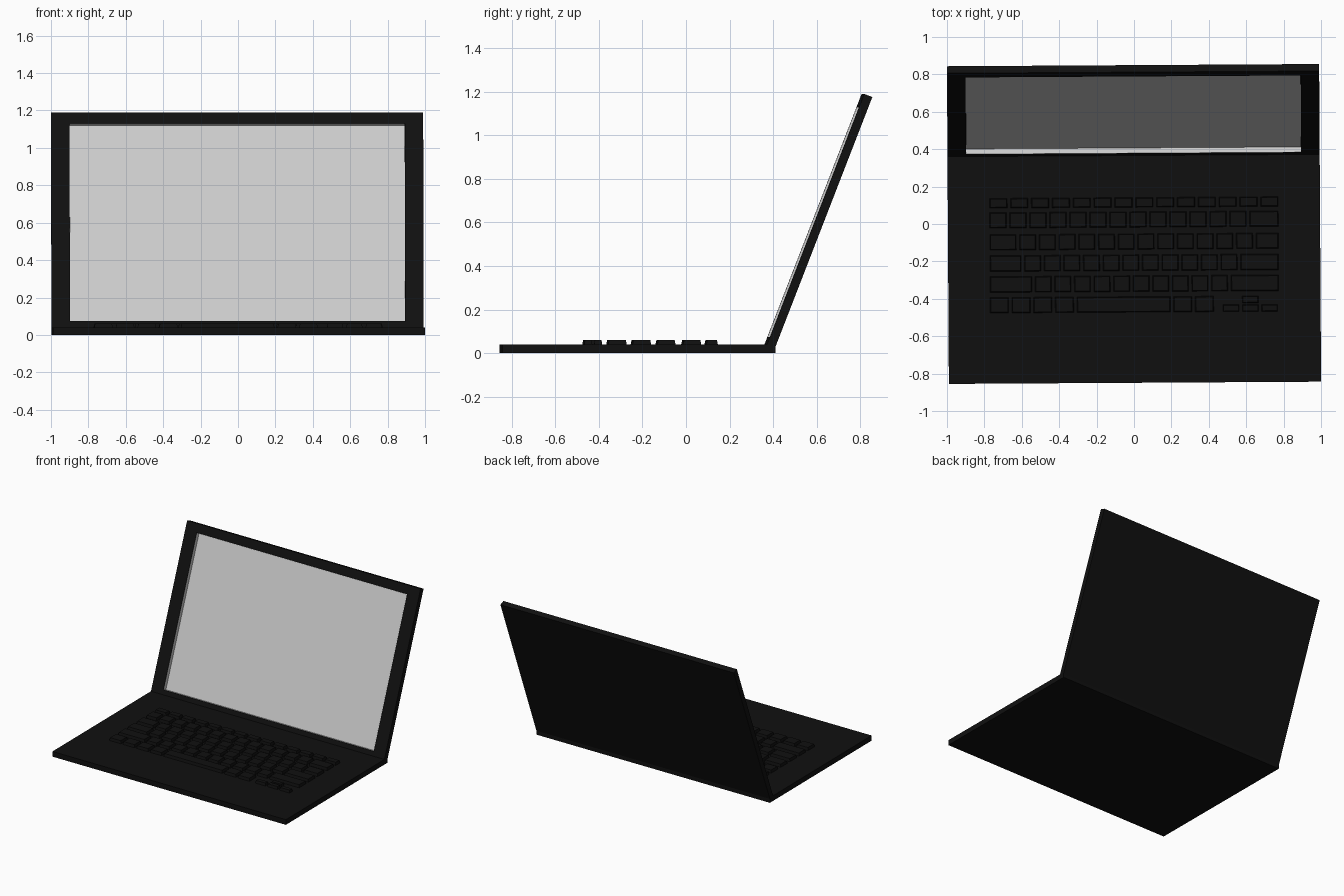
import bpy, bmesh, math
from mathutils import Matrix, Vector

if "Cube" in bpy.data.objects:
    bpy.data.objects.remove(bpy.data.objects["Cube"])

YAW = Matrix.Rotation(0.006, 4, 'Z')      # whole model sits very slightly turned
W = 0.995                                 # half width
dark = bpy.data.materials.new("dark_plastic")
dark.diffuse_color = (0.005, 0.005, 0.005, 1)
dark.use_nodes = True
dark.node_tree.nodes["Principled BSDF"].inputs["Base Color"].default_value = dark.diffuse_color


def finish(name, bm, frame=Matrix.Identity(4), mat=None, fix=True):
    if fix:
        bmesh.ops.recalc_face_normals(bm, faces=bm.faces)
    bm.transform(YAW @ frame)
    me = bpy.data.meshes.new(name)
    bm.to_mesh(me)
    bm.free()
    ob = bpy.data.objects.new(name, me)
    bpy.context.collection.objects.link(ob)
    if mat:
        me.materials.append(mat)
    return ob


def ring(bm, x, v0, v1, w):
    return [bm.verts.new(p) for p in ((-x, v0, w), (x, v0, w), (x, v1, w), (-x, v1, w))]


def bridge(bm, a, b):
    for i in range(4):
        j = (i + 1) % 4
        bm.faces.new((a[i], a[j], b[j], b[i]))


def block(bm, x0, x1, y0, y1, z0, z1, taper=0.0):
    lo = [bm.verts.new(p) for p in ((x0, y0, z0), (x1, y0, z0), (x1, y1, z0), (x0, y1, z0))]
    t = taper
    hi = [bm.verts.new(p) for p in ((x0 + t, y0 + t, z1), (x1 - t, y0 + t, z1),
                                    (x1 - t, y1 - t, z1), (x0 + t, y1 - t, z1))]
    bridge(bm, lo, hi)
    bm.faces.new(lo[::-1])
    bm.faces.new(hi)


# Base slab
bm = bmesh.new()
block(bm, -W, W, -0.849, 0.405, 0.0, 0.04)
finish("base", bm, mat=dark)

# Lid frame: local x across, y up the lid, z out of the screen side
tilt = math.radians(21.2)
s, c = math.sin(tilt), math.cos(tilt)
lid_frame = Matrix.Translation((0, 0.364, 0.035)) @ Matrix((
    (1, 0, 0, 0), (0, s, -c, 0), (0, c, s, 0), (0, 0, 0, 1)))
H, T = 1.239, 0.04
SX, S0, S1, DEPTH = 0.897, 0.04, 1.175, 0.03

# Lid shell with a recess for the screen
bm = bmesh.new()
back = ring(bm, W, 0, H, -T)
front = ring(bm, W, 0, H, 0)
inner = ring(bm, SX, S0, S1, 0)
floor = ring(bm, SX, S0, S1, -DEPTH - 0.003)
bridge(bm, back, front)
bridge(bm, front, inner)
bridge(bm, inner, floor)
bm.faces.new(floor)
bm.faces.new(back[::-1])
finish("lid", bm, lid_frame, dark)

# Grey screen tray lining the recess
bm = bmesh.new()
rim = ring(bm, SX - 0.001, S0 + 0.001, S1 - 0.001, 0)
panel = ring(bm, SX - 0.001, S0 + 0.001, S1 - 0.001, -DEPTH)
bridge(bm, rim, panel)
bm.faces.new(panel)
finish("screen", bm, lid_frame, fix=False)

# Keyboard rows: y range and relative key widths, spread across the same span
rows = [
    (0.089, 0.142, [1] * 14),
    (-0.018, 0.066, [1] * 13 + [1.6]),
    (-0.136, -0.052, [1.5] + [1] * 12 + [1.3]),
    (-0.250, -0.164, [1.75] + [1] * 11 + [2.1]),
    (-0.362, -0.276, [2.3] + [1] * 10 + [2.6]),
    (-0.472, -0.388, [1.1, 1.1, 1.1, 1.1, 4.9, 1.1, 1.1]),
]
SPAN, GAP, KZ = 1.56, 0.008, 0.061
bm = bmesh.new()
for y0, y1, widths in rows:
    total = sum(widths) if len(widths) > 7 else 14.8
    x = -SPAN / 2
    for w in widths:
        step = w / total * SPAN
        block(bm, x + GAP, x + step - GAP, y0, y1, 0.038, KZ, 0.005)
        x += step

# Arrow key cluster at the bottom right
for i in range(3):
    x = 0.465 + i * 0.103
    block(bm, x + GAP, x + 0.103 - GAP, -0.472, -0.434, 0.038, KZ, 0.004)
block(bm, 0.568 + GAP, 0.671 - GAP, -0.426, -0.388, 0.038, KZ, 0.004)
finish("keys", bm, mat=dark)
